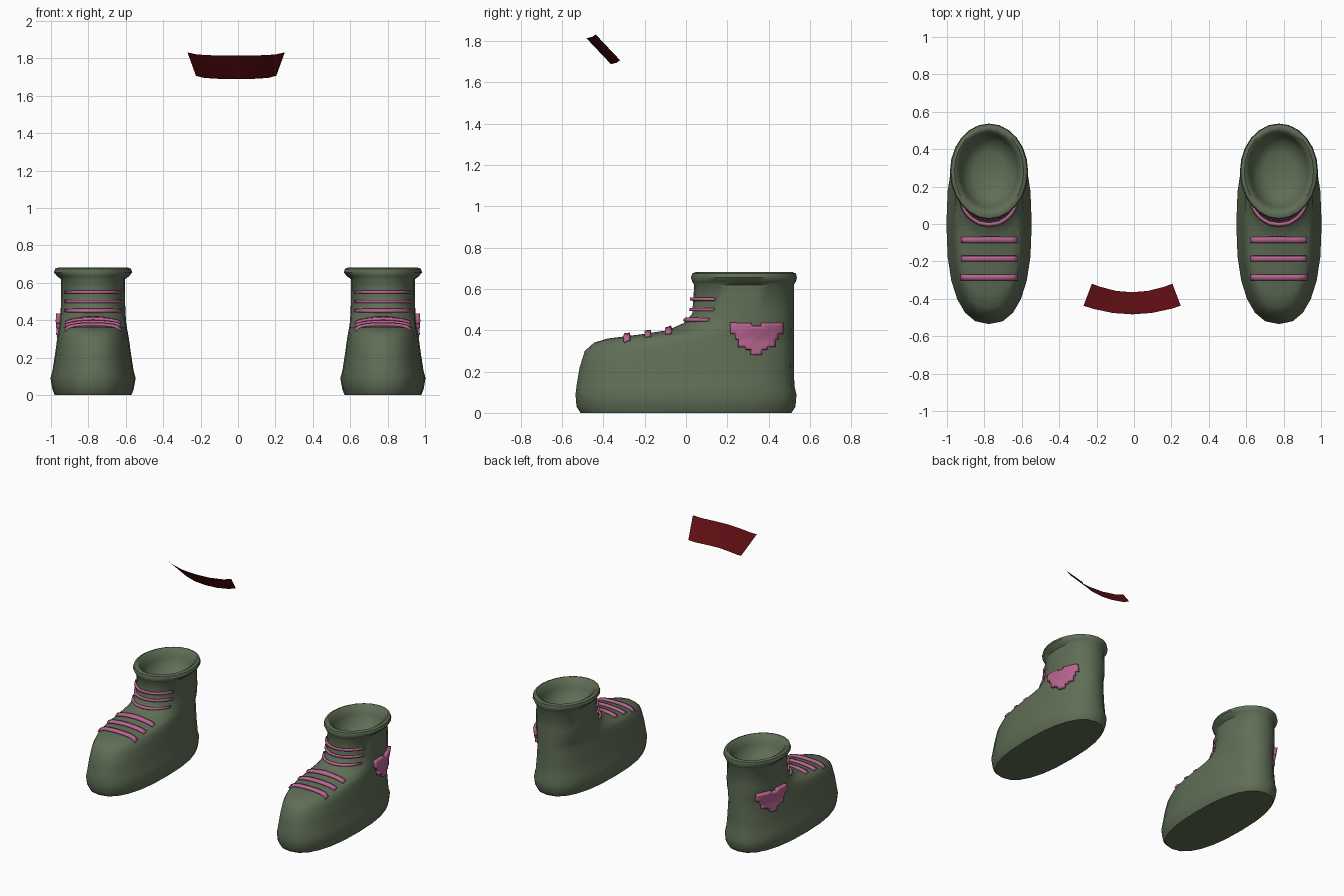
import bpy, math
from mathutils import Vector
from mathutils.bvhtree import BVHTree

if "Cube" in bpy.data.objects:
    bpy.data.objects.remove(bpy.data.objects["Cube"])

CX = 0.775  # boot centre, mirrored to the other side


def material(name, rgb):
    m = bpy.data.materials.new(name)
    m.diffuse_color = (*rgb, 1)
    m.use_nodes = True
    m.node_tree.nodes["Principled BSDF"].inputs["Base Color"].default_value = m.diffuse_color
    return m


GREEN = material("olive green", (0.115, 0.155, 0.092))
PINK = material("pink", (0.48, 0.13, 0.28))
RED = material("dark red", (0.11, 0.004, 0.006))


def make(name, verts, faces, mat, angle=50):
    me = bpy.data.meshes.new(name)
    me.from_pydata(verts, [], faces)
    me.materials.append(mat)
    me.shade_smooth()
    me.set_sharp_from_angle(angle=math.radians(angle))
    ob = bpy.data.objects.new(name, me)
    bpy.context.collection.objects.link(ob)
    return ob


def mirror(ob):
    m = ob.modifiers.new("Mirror", "MIRROR")
    m.use_mirror_merge = False
    return ob


# Boot: stacked rings (height, front y, back y, half width, squareness)
N = 24
RINGS = [
    (0.00, -0.51, 0.51, 0.205, 2.4),
    (0.03, -0.53, 0.53, 0.217, 2.4),
    (0.09, -0.535, 0.535, 0.228, 2.4),
    (0.13, -0.53, 0.525, 0.217, 2.4),
    (0.22, -0.515, 0.522, 0.203, 2.4),
    (0.30, -0.49, 0.522, 0.192, 2.4),
    (0.34, -0.445, 0.522, 0.185, 2.4),
    (0.36, -0.38, 0.522, 0.181, 2.4),
    (0.38, -0.22, 0.522, 0.178, 2.3),
    (0.40, -0.09, 0.522, 0.176, 2.2),
    (0.435, -0.01, 0.522, 0.174, 2.2),
    (0.48, 0.03, 0.522, 0.172, 2.2),
    (0.62, 0.04, 0.522, 0.171, 2.1),
    # rolled collar
    (0.635, 0.03, 0.532, 0.192, 2.0),
    (0.655, 0.024, 0.537, 0.209, 2.0),
    (0.675, 0.03, 0.533, 0.203, 2.0),
    (0.682, 0.05, 0.515, 0.185, 2.0),
    (0.672, 0.07, 0.495, 0.168, 2.0),
    # hollow inside
    (0.62, 0.09, 0.48, 0.155, 2.0),
    (0.56, 0.12, 0.45, 0.130, 2.0),
    (0.53, 0.18, 0.39, 0.080, 2.0),
]


def spow(v, e):
    return math.copysign(abs(v) ** e, v)


verts, faces = [], []
for z, yf, yb, hw, n in RINGS:
    for i in range(N):
        a = 2 * math.pi * i / N
        verts.append((CX + hw * spow(math.cos(a), 2 / n),
                      (yf + yb) / 2 + (yb - yf) / 2 * spow(math.sin(a), 2 / n), z))
for k in range(len(RINGS) - 1):
    for i in range(N):
        j = (i + 1) % N
        faces.append((k * N + i, k * N + j, (k + 1) * N + j, (k + 1) * N + i))
faces.append(tuple(reversed(range(N))))
faces.append(tuple(range((len(RINGS) - 1) * N, len(RINGS) * N)))
mirror(make("boots", verts, faces, GREEN))
TREE = BVHTree.FromPolygons([Vector(v) for v in verts], faces)


def patch(name, us, vs, origin, direction, thick, keep=lambda u, v: True):
    """Grid projected on the boot surface and thickened."""
    pts = []
    for v in vs:
        for u in us:
            hit, nor, _, _ = TREE.ray_cast(Vector(origin(u, v)), Vector(direction))
            pts.append(hit - Vector(direction) * thick * 0.35)
    w, quads = len(us), []
    for r in range(len(vs) - 1):
        for c in range(w - 1):
            if keep((us[c] + us[c + 1]) / 2, (vs[r] + vs[r + 1]) / 2):
                a = r * w + c
                quads.append((a, a + 1, a + w + 1, a + w))
    used = sorted({i for q in quads for i in q})
    idx = {i: n for n, i in enumerate(used)}
    ob = make(name, [pts[i] for i in used],
              [tuple(idx[i] for i in q) for q in quads], PINK)
    s = ob.modifiers.new("Thickness", "SOLIDIFY")
    s.thickness, s.offset = thick, 0
    mirror(ob)


def steps(a, b, n):
    return [a + (b - a) * i / n for i in range(n + 1)]


# Laces over the toe and across the shaft
XS = steps(-0.148, 0.148, 12)
for i in range(3):
    y = -0.285 + 0.1 * i
    patch(f"toe_lace_{i + 1}", XS, [y - 0.015, y, y + 0.015],
          lambda u, v: (CX + u, v, 1 - 0.4), (0, 0, -1), 0.018)
    z = 0.45 + 0.05 * i
    patch(f"shaft_lace_{i + 1}", XS, [z - 0.007, z + 0.007],
          lambda u, v: (CX + u, -1, v), (0, 1, 0), 0.018)


# Stepped heart on the outer side
def in_heart(y, z):
    d = abs(y - 0.34)
    if z > 0.42:
        return 0.02 < d < 0.125
    return d < (0.125 if z > 0.385 else 0.105 if z > 0.36 else
                0.085 if z > 0.325 else 0.055 if z > 0.30 else 0.03)


patch("side_heart", steps(0.215, 0.465, 20), steps(0.28, 0.435, 12),
      lambda u, v: (2, u, v), (-1, 0, 0), 0.028, in_heart)

# Floating curved red strip: top edge wider than the bottom edge
T = [-1, -0.8, -0.4, 0, 0.4, 0.8, 1]
rows = 4
verts = []
for r in range(rows + 1):
    f = r / rows
    for t in T:
        verts.append((-0.01 + t * (0.26 - 0.045 * f),
                      -0.483 + 0.118 * f + 0.046 * t * t,
                      1.815 - 0.125 * f + 0.017 * abs(t) ** 5))
w = len(T)
faces = [(r * w + c, (r + 1) * w + c, (r + 1) * w + c + 1, r * w + c + 1)
         for r in range(rows) for c in range(w - 1)]
make("curved_strip", verts, faces, RED)
